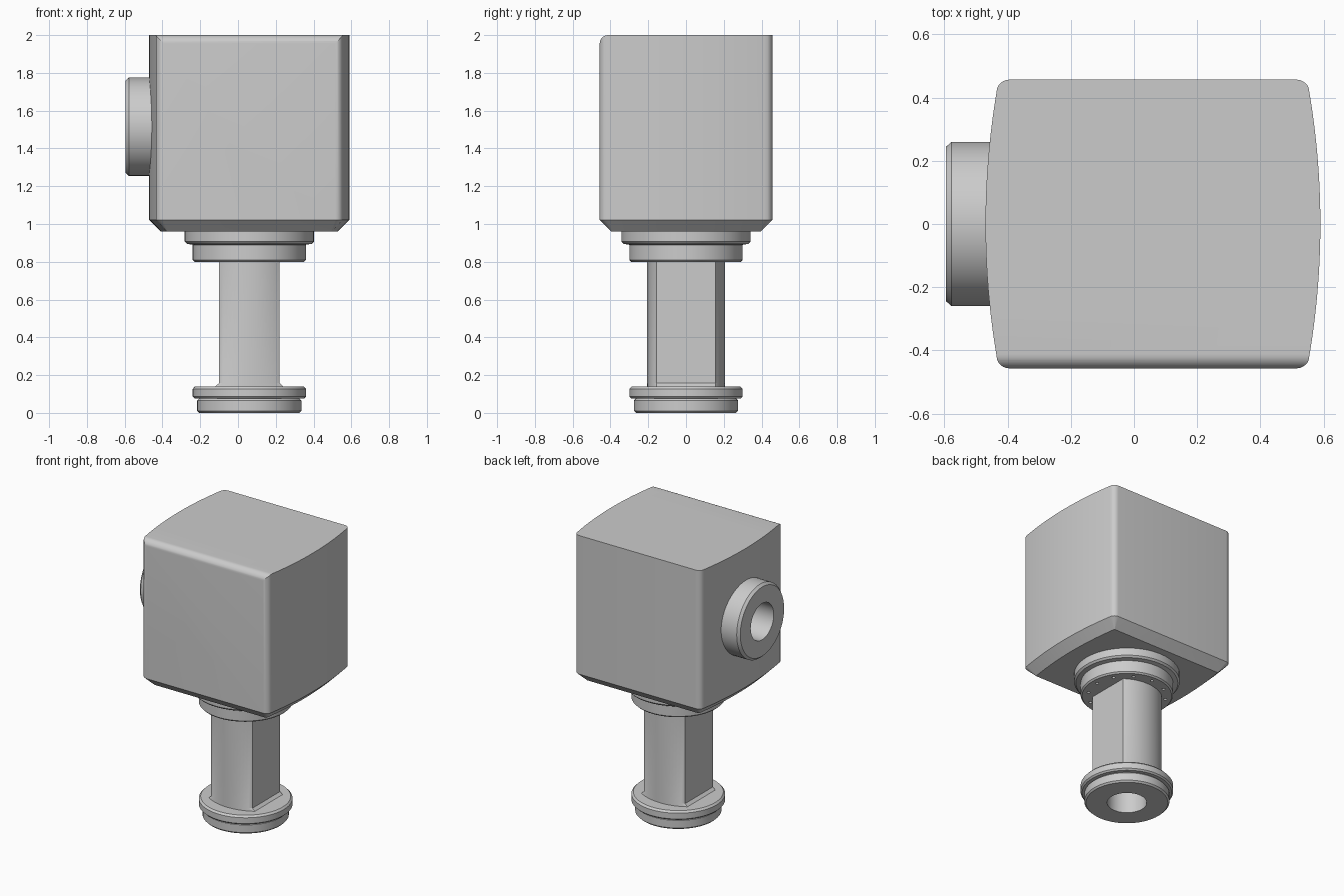
import bpy, bmesh, math
from mathutils import Matrix, Vector

if "Cube" in bpy.data.objects:
    bpy.data.objects.remove(bpy.data.objects["Cube"])

AXIS_X = 0.06          # centre line of body and stem
PORT_Z = 1.515         # centre line of the side port
BORE_R = 0.128


def make_material(name, value):
    mat = bpy.data.materials.new(name)
    mat.use_nodes = True
    colour = (value, value, value, 1)
    mat.diffuse_color = colour
    mat.node_tree.nodes["Principled BSDF"].inputs["Base Color"].default_value = colour
    return mat


grey = make_material("plain grey", 0.6)


def finish(name, bm, mat=grey):
    bmesh.ops.recalc_face_normals(bm, faces=bm.faces)
    mesh = bpy.data.meshes.new(name)
    bm.to_mesh(mesh)
    bm.free()
    mesh.materials.append(mat)
    obj = bpy.data.objects.new(name, mesh)
    bpy.context.collection.objects.link(obj)
    return obj


def loft(name, loops):
    """Skin a stack of equal-length point loops and cap both ends."""
    bm = bmesh.new()
    rings = [[bm.verts.new(p) for p in loop] for loop in loops]
    n = len(rings[0])
    for low, high in zip(rings, rings[1:]):
        for i in range(n):
            j = (i + 1) % n
            bm.faces.new((low[i], low[j], high[j], high[i]))
    bm.faces.new(rings[0][::-1])
    bm.faces.new(rings[-1])
    return finish(name, bm)


def turned(name, profile, matrix, steps=64):
    """Solid of revolution from (radius, height) pairs."""
    angles = [math.tau * i / steps for i in range(steps)]
    return loft(name, [[matrix @ Vector((r * math.cos(a), r * math.sin(a), h))
                        for a in angles] for r, h in profile])


def boolean(obj, cutter, operation="DIFFERENCE"):
    mod = obj.modifiers.new("cut", "BOOLEAN")
    mod.object, mod.operation, mod.solver = cutter, operation, "EXACT"
    bpy.context.view_layer.objects.active = obj
    bpy.ops.object.modifier_apply(modifier=mod.name)


def body_outline(z, inset=0.0):
    """Box outline with bowed left and right sides and rounded corners."""
    hx, hy, bow = 0.53 - inset, 0.457 - inset, 2.5
    r = max(0.042 - inset, 0.004)
    yc = hy - r
    side = [(hx - y * y / (2 * bow), y) for y in (yc * i / 10 for i in range(11))]
    start = math.asin(yc / bow)
    cx = side[-1][0] - r * math.cos(start)
    corner = []
    for i in range(1, 7):
        a = start + (math.pi / 2 - start) * i / 6
        corner.append((cx + r * math.cos(a), yc + r * math.sin(a)))
    quarter = side + corner
    half = quarter + [(-x, y) for x, y in reversed(quarter)]
    full = half + [(x, -y) for x, y in reversed(half[1:-1])]
    return [(AXIS_X + x, y, z) for x, y in full]


# Body with chamfered bottom and one rounded top front edge
body = loft("body", [body_outline(0.96, 0.062), body_outline(1.022), body_outline(2)])
round_r = 0.045
edge = [(-0.457 + round_r - round_r * math.cos(a), 2 - round_r + round_r * math.sin(a))
        for a in (math.pi / 2 * i / 8 for i in range(9))]
section = [(-0.457, 0.9)] + edge + [(0.6, 2), (0.6, 0.9)]
envelope = loft("envelope", [[(x, y, z) for y, z in section] for x in (-1, 1)])
boolean(body, envelope, "INTERSECT")

# Stem: bowed front and back, flat sides, small foot chamfer at the flats
def stem_outline(z, hx=0.161):
    bow, rise = 0.28, 0.206
    half = []
    for i in range(17):
        x = 0.161 * (1 - i / 8)
        half.append((x * hx / 0.161, rise - bow + math.sqrt(bow * bow - x * x)))
    return [(AXIS_X + x, y, z) for x, y in half + [(-x, -y) for x, y in half]]


stem = loft("stem", [stem_outline(0.12, 0.18), stem_outline(0.14, 0.18),
                     stem_outline(0.157), stem_outline(0.82)])

# Flanges turned about the stem axis
upright = Matrix.Translation((AXIS_X, 0, 0))
upper_collar = turned("upper_collar", [
    (0.29, 0.80), (0.30, 0.81), (0.30, 0.89), (0.33, 0.895), (0.342, 0.907),
    (0.342, 0.97)], upright)
lower_collar = turned("lower_collar", [
    (0.265, 0), (0.276, 0.011), (0.276, 0.065), (0.265, 0.076), (0.29, 0.076),
    (0.30, 0.086), (0.30, 0.127), (0.288, 0.14)], upright)

# Side port pointing to -x
sideways = Matrix.Translation((0, 0, PORT_Z)) @ Matrix.Rotation(-math.pi / 2, 4, "Y")
side_port = turned("side_port", [(0.26, 0.40), (0.26, 0.578), (0.244, 0.595)], sideways)

# Bores through the stem and the port
stem_bore = turned("stem_bore", [(BORE_R, -0.1), (BORE_R, PORT_Z)], upright)
port_bore = turned("port_bore", [(BORE_R, -AXIS_X), (BORE_R, 0.7)], sideways)
for part in (stem, upper_collar, lower_collar, body):
    boolean(part, stem_bore)
for part in (side_port, body):
    boolean(part, port_bore)

# Ring of small holes under the upper collar
bm = bmesh.new()
for i in range(12):
    a = math.tau * i / 12
    spot = (AXIS_X + 0.252 * math.cos(a), 0.252 * math.sin(a), 0.81)
    bmesh.ops.create_cone(bm, cap_ends=True, segments=12, radius1=0.011, radius2=0.011,
                          depth=0.1, matrix=Matrix.Translation(spot))
pin_cutter = finish("pin_cutter", bm)
boolean(upper_collar, pin_cutter)

for cutter in (envelope, stem_bore, port_bore, pin_cutter):
    bpy.data.objects.remove(cutter)

# Smooth curved faces, keep edges crisp
bpy.ops.object.select_all(action="DESELECT")
for part in (body, stem, upper_collar, lower_collar, side_port):
    part.select_set(True)
bpy.context.view_layer.objects.active = body
bpy.ops.object.shade_smooth_by_angle(angle=math.radians(25))
